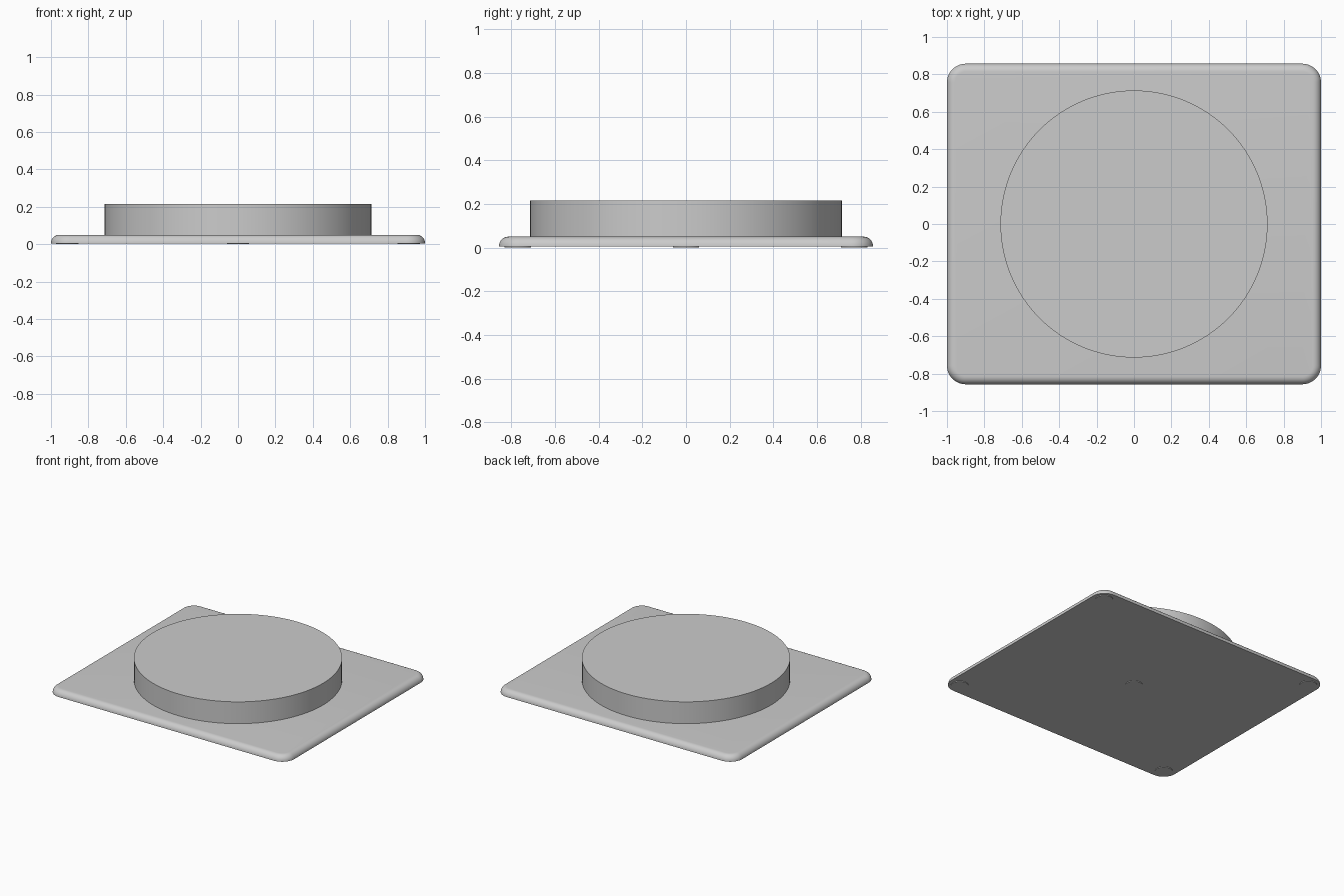
import bpy, bmesh, math

if "Cube" in bpy.data.objects:
    bpy.data.objects.remove(bpy.data.objects["Cube"])

grey = bpy.data.materials.new("light_grey")
grey.diffuse_color = (0.6, 0.6, 0.6, 1)
grey.use_nodes = True
grey.node_tree.nodes["Principled BSDF"].inputs["Base Color"].default_value = grey.diffuse_color

FOOT = 0.005                 # foot height below the plate
HX, HY, CORNER = 1.0, 0.857, 0.1
TOP, ROUND = 0.05, 0.043     # plate top height and edge rounding


def finish(name, bm):
    bmesh.ops.recalc_face_normals(bm, faces=bm.faces[:])
    mesh = bpy.data.meshes.new(name)
    bm.to_mesh(mesh)
    bm.free()
    obj = bpy.data.objects.new(name, mesh)
    bpy.context.collection.objects.link(obj)
    mesh.materials.append(grey)
    bpy.ops.object.select_all(action='DESELECT')
    obj.select_set(True)
    bpy.context.view_layer.objects.active = obj
    bpy.ops.object.shade_smooth_by_angle(angle=math.radians(35))
    return obj


def disc(name, x, y, radius, z0, z1, sides):
    bm = bmesh.new()
    bmesh.ops.create_cone(bm, cap_ends=True, segments=sides,
                          radius1=radius, radius2=radius, depth=z1 - z0)
    bmesh.ops.translate(bm, verts=bm.verts[:], vec=(x, y, (z0 + z1) / 2))
    return finish(name, bm)


def rounded_ring(bm, inset, z, steps=12):
    """Rounded rectangle outline, shrunk by inset."""
    r = CORNER - inset
    ring = []
    for q, (sx, sy) in enumerate([(1, 1), (-1, 1), (-1, -1), (1, -1)]):
        for i in range(steps + 1):
            a = math.pi / 2 * (q + i / steps)
            ring.append(bm.verts.new((sx * (HX - CORNER) + r * math.cos(a),
                                      sy * (HY - CORNER) + r * math.sin(a), z)))
    return ring


# Base plate: flat underside, quarter-round upper edge
bm = bmesh.new()
rings = [rounded_ring(bm, 0, FOOT)]
for i in range(9):
    a = math.pi / 2 * i / 8
    rings.append(rounded_ring(bm, ROUND * (1 - math.cos(a)),
                              TOP - ROUND + ROUND * math.sin(a)))
for low, high in zip(rings, rings[1:]):
    n = len(low)
    for i in range(n):
        j = (i + 1) % n
        bm.faces.new((low[i], low[j], high[j], high[i]))
bm.faces.new(rings[0])
bm.faces.new(rings[-1])
finish("base_plate", bm)

# Raised round platform
disc("round_platform", 0, 0, 0.714, TOP - 0.005, 0.215, 128)

# Small feet: four corners and the centre
for x, y in [(0, 0)] + [(sx * 0.914, sy * 0.771) for sx in (-1, 1) for sy in (-1, 1)]:
    disc("foot", x, y, 0.06, 0, FOOT + 0.005, 32)
